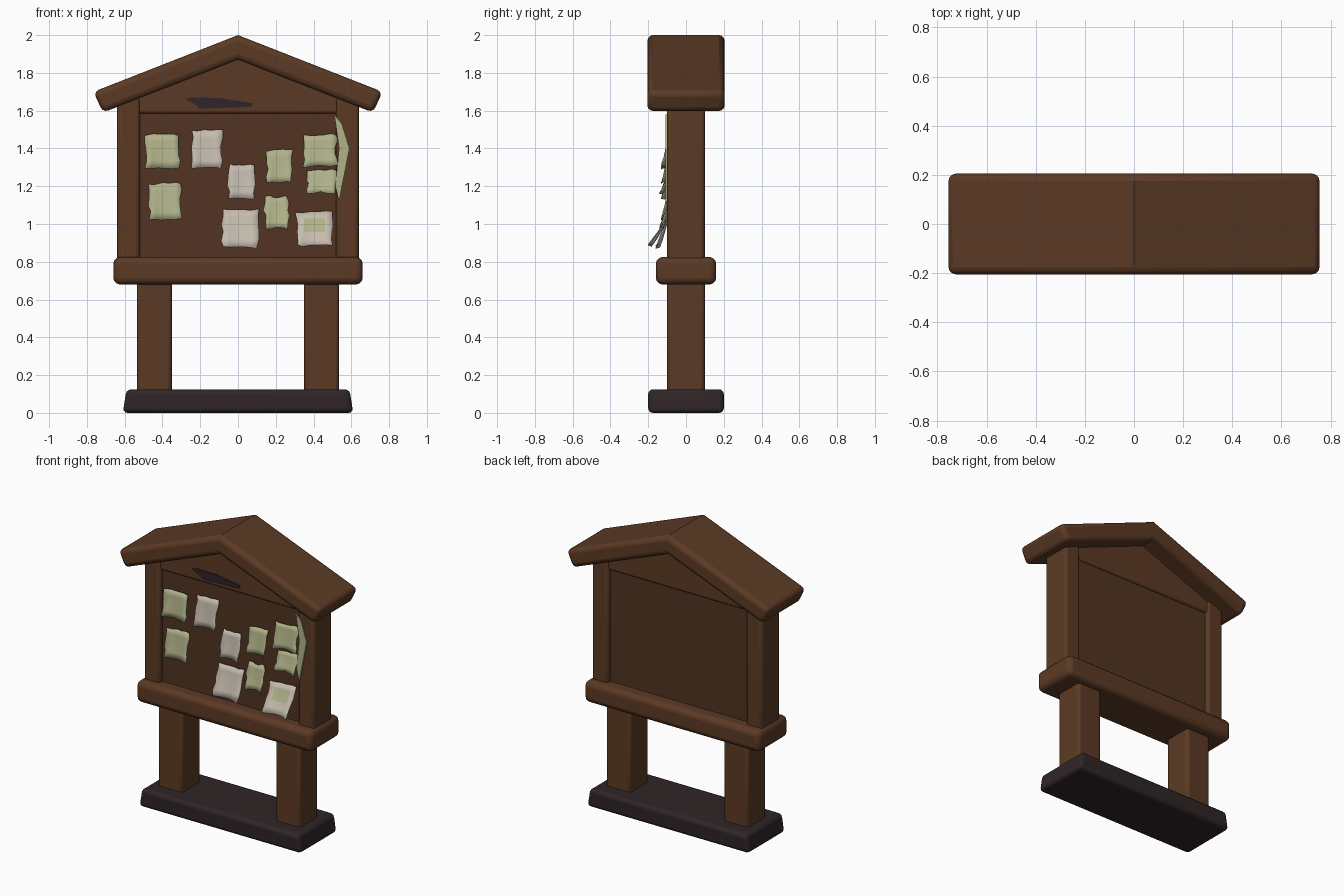
import bpy, bmesh, math, random

random.seed(4)
if "Cube" in bpy.data.objects:
    bpy.data.objects.remove(bpy.data.objects["Cube"], do_unlink=True)


def material(name, rgb):
    m = bpy.data.materials.new(name)
    m.use_nodes = True
    m.diffuse_color = (*rgb, 1)
    bsdf = next(n for n in m.node_tree.nodes if n.type == 'BSDF_PRINCIPLED')
    bsdf.inputs["Base Color"].default_value = (*rgb, 1)
    bsdf.inputs["Roughness"].default_value = 0.9
    return m


wood = material("brown wood", (0.105, 0.042, 0.018))
board_wood = material("dark brown board", (0.085, 0.034, 0.016))
stone = material("dark plum", (0.028, 0.018, 0.020))
green = material("pale green paper", (0.44, 0.45, 0.25))
white = material("off white paper", (0.56, 0.50, 0.42))


def finish(name, bm, mats):
    bmesh.ops.recalc_face_normals(bm, faces=bm.faces)
    mesh = bpy.data.meshes.new(name)
    bm.to_mesh(mesh)
    bm.free()
    ob = bpy.data.objects.new(name, mesh)
    bpy.context.collection.objects.link(ob)
    for m in mats:
        mesh.materials.append(m)
    return ob


def smooth(ob):
    bpy.ops.object.select_all(action='DESELECT')
    ob.select_set(True)
    bpy.context.view_layer.objects.active = ob
    bpy.ops.object.shade_smooth_by_angle(angle=math.radians(40))


def prism(name, profile, y0, y1, mat, bevel=0.0):
    """Extrude an x-z outline from y0 to y1 and round its edges."""
    bm = bmesh.new()
    face = bm.faces.new([bm.verts.new((x, y0, z)) for x, z in profile])
    out = bmesh.ops.extrude_face_region(bm, geom=[face])
    for v in out["geom"]:
        if isinstance(v, bmesh.types.BMVert):
            v.co.y = y1
    ob = finish(name, bm, [mat])
    if bevel:
        mod = ob.modifiers.new("rounding", 'BEVEL')
        mod.width, mod.segments = bevel, 3
        mod.limit_method, mod.angle_limit = 'ANGLE', math.radians(55)
        smooth(ob)
    return ob


def box(name, x0, x1, z0, z1, depth, mat, bevel=0.0):
    return prism(name, [(x0, z0), (x1, z0), (x1, z1), (x0, z1)], -depth, depth, mat, bevel)


def mirrored(half):
    """Complete a right-hand outline with its mirror image."""
    return half + [(-x, z) for x, z in reversed(half) if x]


# Frame
prism("base", mirrored([(0.61, 0), (0.59, 0.125)]), -0.2, 0.2, stone, 0.025)
for side, s in (("left", 1), ("right", -1)):
    box(side + "_leg", *sorted((s * 0.35, s * 0.535)), 0.1, 0.72, 0.1, wood, 0.02)
    box(side + "_post", *sorted((s * 0.52, s * 0.64)), 0.78, 1.67, 0.1, wood, 0.02)
box("sill_beam", -0.66, 0.66, 0.68, 0.825, 0.16, wood, 0.035)
box("board", -0.54, 0.54, 0.78, 1.62, 0.07, board_wood)
prism("gable", mirrored([(0.6, 1.585), (0.6, 1.68), (0, 1.91)]), -0.085, 0.085, wood, 0.015)

# Pitched roof slab
prism("roof", mirrored([(0, 1.87), (0.715, 1.59), (0.765, 1.70), (0, 2.0)]),
      -0.205, 0.205, wood, 0.03)

# Dark painted plaque on the gable
prism("plaque", [(-0.28, 1.66), (-0.25, 1.67), (-0.1, 1.667), (0.08, 1.64),
                 (0.07, 1.62), (-0.2, 1.61), (-0.23, 1.635)], -0.092, -0.084, stone)


def paper(name, x, z, w, h, mat, lift, spot=None):
    """Torn sheet with a curling lower edge and an optional centre patch."""
    n = 5
    bm = bmesh.new()
    grid = []
    for j in range(n + 1):
        row = []
        for i in range(n + 1):
            u, v = i / n - 0.5, j / n - 0.5
            edge = i in (0, n) or j in (0, n)
            r = random.uniform(-0.008, 0.008) if edge else 0
            drop = 0.5 - v
            bow = 0.022 * (2 * u) ** 2 * drop
            y = -0.088 - lift * drop ** 1.3 - bow
            row.append(bm.verts.new((x + u * w + r, y, z + v * h + r * 0.8)))
        grid.append(row)
    for j in range(n):
        for i in range(n):
            f = bm.faces.new((grid[j][i], grid[j][i + 1], grid[j + 1][i + 1], grid[j + 1][i]))
            f.material_index = int(spot is not None and 0 < i < n - 1 and j in (2, 3))
    ob = finish(name, bm, [mat] + ([spot] if spot else []))
    mod = ob.modifiers.new("thickness", 'SOLIDIFY')
    mod.thickness, mod.offset = 0.005, 0
    smooth(ob)
    return ob


# Pinned notices: centre x, centre z, width, height, colour, lift
notices = [
    (-0.40, 1.385, 0.18, 0.175, green, 0.015),
    (-0.165, 1.395, 0.16, 0.20, white, 0.02),
    (0.02, 1.225, 0.14, 0.18, white, 0.02),
    (0.22, 1.305, 0.13, 0.17, green, 0.02),
    (0.435, 1.39, 0.17, 0.17, green, 0.02),
    (0.445, 1.225, 0.15, 0.12, green, 0.03),
    (-0.385, 1.12, 0.165, 0.19, green, 0.02),
    (0.01, 0.975, 0.19, 0.20, white, 0.05),
    (0.205, 1.06, 0.13, 0.17, green, 0.03),
]
for k, spec in enumerate(notices):
    paper("notice_%d" % (k + 1), *spec)
paper("patched_notice", 0.405, 0.975, 0.19, 0.18, white, 0.09, green)

# Narrow sheet folded over the left post
prism("folded_notice", [(0.51, 1.58), (0.55, 1.53), (0.59, 1.40), (0.535, 1.12),
                        (0.515, 1.2), (0.535, 1.4)], -0.108, -0.101, green)
